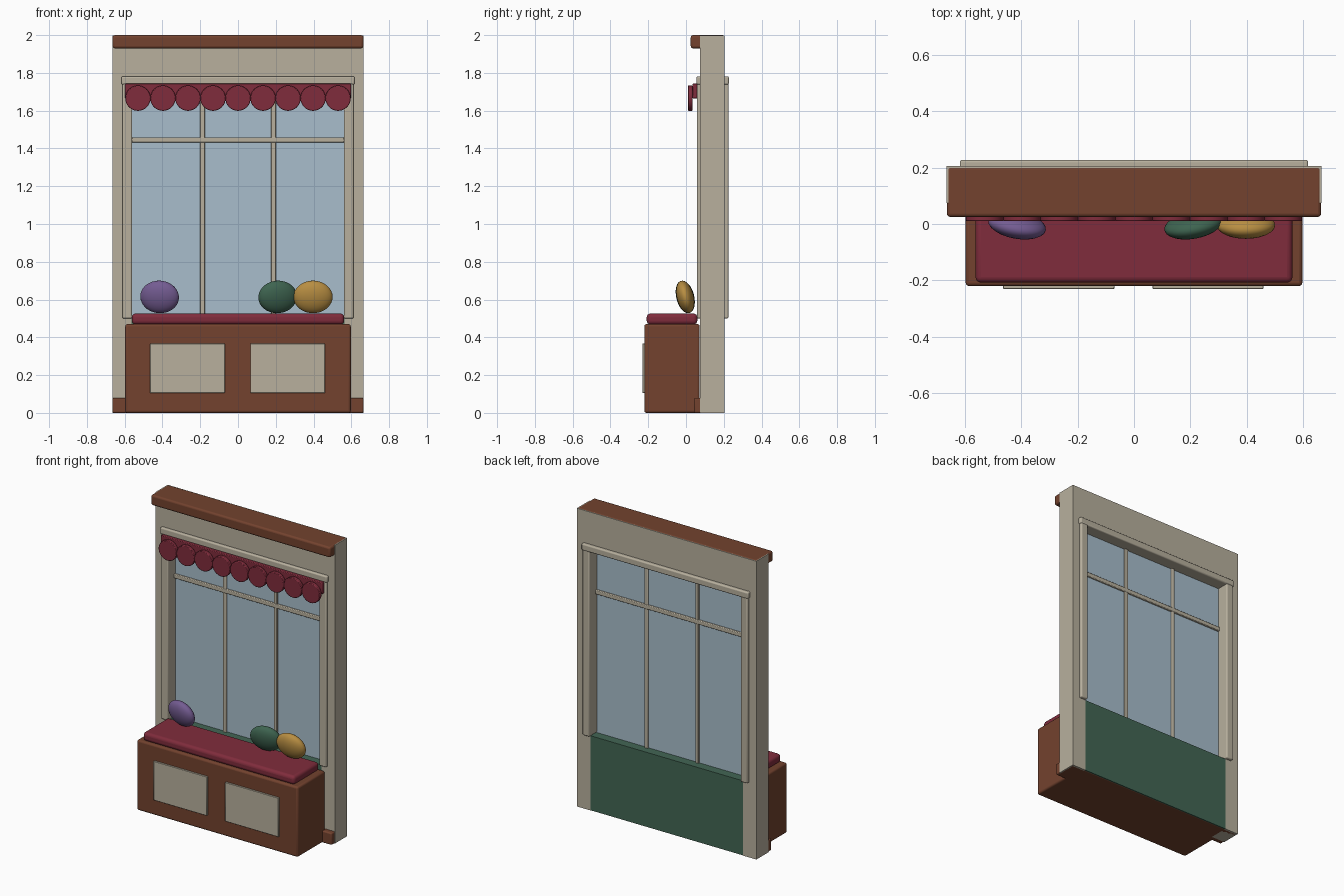
import bpy, math

if "Cube" in bpy.data.objects:
    bpy.data.objects.remove(bpy.data.objects["Cube"])


def material(name, r, g, b):
    lin = [((c / 255 + 0.055) / 1.055) ** 2.4 for c in (r, g, b)]
    m = bpy.data.materials.new(name)
    m.diffuse_color = (*lin, 1)
    m.use_nodes = True
    m.node_tree.nodes["Principled BSDF"].inputs["Base Color"].default_value = m.diffuse_color
    return m


BROWN = material("brown wood", 115, 66, 46)
CREAM = material("cream paint", 184, 176, 158)
RED = material("red fabric", 128, 44, 60)
GLASS = material("pale blue glass", 168, 190, 204)
GREEN = material("green panel", 66, 102, 84)
PURPLE = material("purple fabric", 116, 92, 146)
PINE = material("pine fabric", 62, 100, 80)
GOLD = material("gold fabric", 184, 142, 66)


def finish(ob, name, mat):
    ob.name = name
    ob.data.materials.append(mat)
    bpy.ops.object.shade_smooth_by_angle(angle=math.radians(35))
    return ob


def box(name, x, y, z, mat, bevel=0, segments=3):
    """Box from (min, max) ranges, with optional rounded edges."""
    bpy.ops.mesh.primitive_cube_add(size=1, location=[(a + b) / 2 for a, b in (x, y, z)])
    ob = bpy.context.object
    ob.scale = [b - a for a, b in (x, y, z)]
    bpy.ops.object.transform_apply(location=False, rotation=False, scale=True)
    if bevel:
        mod = ob.modifiers.new("rounding", 'BEVEL')
        mod.width, mod.segments = bevel, segments
    return finish(ob, name, mat)


def pillow(name, x, turn, mat):
    bpy.ops.mesh.primitive_uv_sphere_add(
        segments=24, ring_count=16, radius=1, location=(x, -0.004, 0.614),
        rotation=(math.radians(14), 0, math.radians(turn)))
    ob = bpy.context.object
    ob.scale = (0.104, 0.045, 0.088)
    finish(ob, name, mat)


# Wall: two posts, a lintel and the panel below the window
for side, s in (("left", -1), ("right", 1)):
    box(side + "_post", sorted((s * 0.565, s * 0.665)), (0.075, 0.205), (0, 1.998), CREAM)
    box(side + "_window_trim", sorted((s * 0.56, s * 0.612)), (0.058, 0.225), (0.5, 1.745), CREAM, 0.008)
box("lintel", (-0.565, 0.565), (0.075, 0.205), (1.74, 1.998), CREAM)
box("lower_panel", (-0.565, 0.565), (0.075, 0.204), (0.001, 0.5), GREEN)
box("top_window_trim", (-0.618, 0.618), (0.056, 0.227), (1.738, 1.782), CREAM, 0.008)

# Cornice and skirting
box("cornice", (-0.664, 0.664), (0.025, 0.2045), (1.93, 2.0), BROWN, 0.012)
box("skirting", (-0.664, 0.664), (0.042, 0.2), (0, 0.08), BROWN, 0.008)

# Window pane and bars
box("window_pane", (-0.565, 0.565), (0.136, 0.144), (0.495, 1.745), GLASS)
for s in (-1, 1):
    box("upright_bar", (s * 0.188 - 0.012, s * 0.188 + 0.012), (0.125, 0.155), (0.495, 1.74), CREAM, 0.004, 2)
box("cross_bar", (-0.562, 0.562), (0.123, 0.157), (1.431, 1.459), CREAM, 0.004, 2)

# Scalloped valance
box("valance_board", (-0.598, 0.598), (0.035, 0.06), (1.665, 1.743), RED, 0.004, 2)
for i in range(9):
    bpy.ops.mesh.primitive_cylinder_add(vertices=32, radius=0.067, depth=0.024,
                                        location=(-0.53 + i * 0.1325, 0.022, 1.666),
                                        rotation=(math.pi / 2, 0, 0))
    ob = bpy.context.object
    mod = ob.modifiers.new("rounding", 'BEVEL')
    mod.width, mod.segments = 0.004, 2
    finish(ob, "valance_scallop", RED)

# Window seat with two front panels and a cushion
box("bench", (-0.597, 0.597), (-0.22, 0.072), (0, 0.47), BROWN, 0.012)
for x in ((-0.465, -0.07), (0.065, 0.46)):
    box("bench_panel", x, (-0.23, -0.215), (0.105, 0.367), CREAM, 0.002, 1)
box("cushion", (-0.562, 0.562), (-0.208, 0.06), (0.468, 0.526), RED, 0.02, 4)

# Pillows
pillow("purple_pillow", -0.415, -10, PURPLE)
pillow("green_pillow", 0.21, 10, PINE)
pillow("gold_pillow", 0.397, 0, GOLD)
